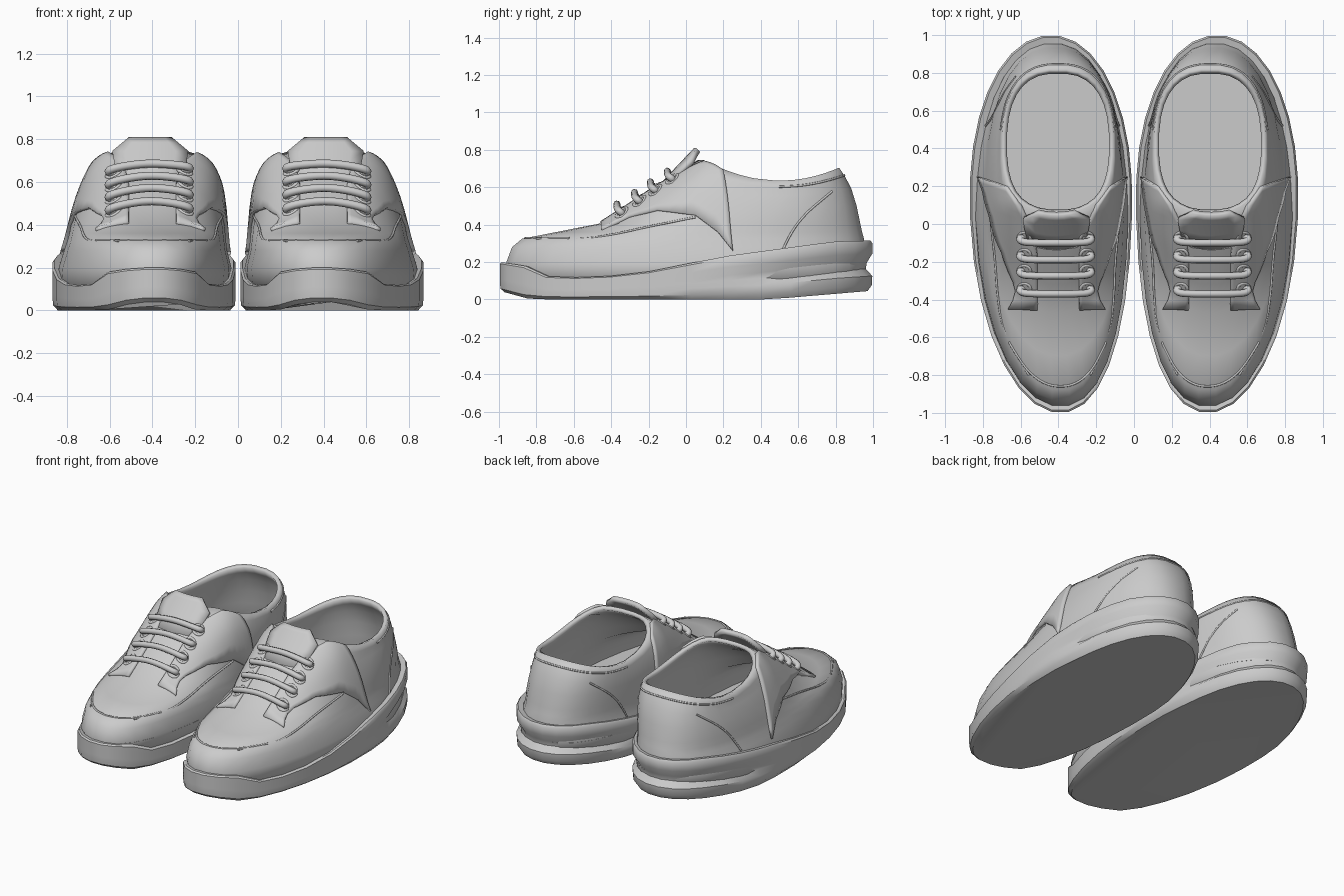
import bpy, bmesh, math

if "Cube" in bpy.data.objects:
    bpy.data.objects.remove(bpy.data.objects["Cube"])

N = 32
# Horizontal slices of the upper: z, front y, back y, inner x, outer x, widest y, roundness
SLICES = [
    (.08, -.95, .95, .04, .85, .15, 2.15), (.20, -.965, .965, .03, .84, .15, 2.15),
    (.28, -.935, .96, .05, .815, .15, 2.2), (.325, -.88, .955, .055, .80, .15, 2.2),
    (.36, -.70, .945, .058, .79, .18, 2.2), (.405, -.47, .935, .062, .78, .22, 2.25),
    (.50, -.32, .915, .07, .755, .27, 2.3), (.60, -.17, .885, .08, .73, .33, 2.4),
    (.68, -.04, .85, .095, .71, .38, 2.5), (.745, .06, .82, .105, .70, .42, 2.5)]


def lerp_table(rows, t):
    for a, b in zip(rows, rows[1:]):
        if t <= b[0]:
            f = max(0, (t - a[0]) / (b[0] - a[0]))
            return [p + (q - p) * f for p, q in zip(a, b)]
    return list(rows[-1])


def center(p, y):
    return (p[3] + p[4]) / 2 - .05 * max(0, (.15 - y) / 1.15) ** 2


def ring_point(p, a):
    c, s, e = math.cos(a), math.sin(a), 2 / p[6]
    y = p[5] + (p[2] - p[5] if s > 0 else p[5] - p[1]) * math.copysign(abs(s) ** e, s)
    return center(p, y) + (p[4] - p[3]) / 2 * math.copysign(abs(c) ** e, c), y


def half_width(p, y):
    s = abs(y - p[5]) / (p[2] - p[5] if y > p[5] else p[5] - p[1])
    return 0 if s >= 1 else (p[4] - p[3]) / 2 * (1 - s ** p[6]) ** (1 / p[6])


def dip(y, z):
    k = min(1, max(0, (z - .5) / .245))
    return z - k * max(0, .11 * (1 - ((y - .5) / .4) ** 2))


def on_top(x, y, lift=0):
    """Point of the upper above plan position x, y."""
    lo, hi = .08, .745
    for _ in range(24):
        m = (lo + hi) / 2
        p = lerp_table(SLICES, m)
        if abs(x - center(p, y)) < half_width(p, y):
            lo = m
        else:
            hi = m
    return x, y, dip(y, lo) + lift


def on_side(y, z, side):
    p = lerp_table(SLICES, z)
    return center(p, y) + side * half_width(p, y), y, dip(y, z)


def make_mesh(name, verts, faces, thick=0, offset=0, angle=40):
    me = bpy.data.meshes.new(name)
    me.from_pydata(verts, [], faces)
    ob = bpy.data.objects.new(name, me)
    bpy.context.collection.objects.link(ob)
    bpy.context.view_layer.objects.active = ob
    ob.select_set(True)
    bpy.ops.object.shade_smooth_by_angle(angle=math.radians(angle))
    ob.select_set(False)
    if thick:
        m = ob.modifiers.new("thickness", 'SOLIDIFY')
        m.thickness, m.offset = thick, offset
    m = ob.modifiers.new("pair", 'MIRROR')
    m.use_mirror_merge = False
    return ob


def grid_faces(rows, cols, closed):
    return [(i * cols + j, i * cols + (j + 1) % cols,
             (i + 1) * cols + (j + 1) % cols, (i + 1) * cols + j)
            for i in range(rows - 1) for j in range(cols if closed else cols - 1)]


def tubes(name, paths, radius, cyclic=False):
    cu = bpy.data.curves.new(name, 'CURVE')
    cu.dimensions, cu.bevel_depth, cu.bevel_resolution = '3D', radius, 2
    cu.resolution_u, cu.use_fill_caps = 4, True
    for path in paths:
        for sx in (1, -1):
            sp = cu.splines.new('NURBS')
            sp.points.add(len(path) - 1)
            for q, co in zip(sp.points, path):
                q.co = (sx * co[0], co[1], co[2], 1)
            sp.order_u, sp.use_endpoint_u, sp.use_cyclic_u = 3, True, cyclic
    ob = bpy.data.objects.new(name, cu)
    bpy.context.collection.objects.link(ob)
    bpy.ops.object.select_all(action='DESELECT')
    bpy.context.view_layer.objects.active = ob
    ob.select_set(True)
    bpy.ops.object.convert(target='MESH')
    bpy.context.object.select_set(False)


angles = [2 * math.pi * (j + .5) / N for j in range(N)]

# Upper shell, hollow and open at the ankle
verts = []
for p in SLICES:
    for a in angles:
        x, y = ring_point(p, a)
        verts.append((x, y, dip(y, p[0])))
make_mesh("upper", verts, grid_faces(len(SLICES), N, True), .028, -1)

# Insole floor
make_mesh("insole", [(*ring_point(SLICES[1], a), .19) for a in angles], [tuple(range(N))])

# Sole: wavy top edge, raised toe bumper, groove round the heel
TOP = [(-1, .2), (-.87, .18), (-.78, .125), (-.5, .115), (-.2, .15), (.2, .23),
       (.5, .27), (.8, .31), (1, .315)]
BOTTOM = [(-1, .04), (-.85, 0), (.45, 0), (1, .045)]
# height fraction, inset, groove depth
LEVELS = [(0, .025, 0), (.12, .003, 0), (.3, 0, 0), (.44, 0, .035), (.56, 0, .03),
          (.74, 0, 0), (.95, 0, 0), (1, .01, 0), (.97, .045, 0)]
verts = []
for f, inset, groove in LEVELS:
    for a in angles:
        y0 = ring_point((0, -1, 1, .01, .87, .15, 2.08), a)[1]
        g = min(1, max(0, (y0 - .22) / .35))
        d = inset + groove * g
        x, y = ring_point((0, -1 + d, 1 - d, .01 + d, .87 - d, .15, 2.08), a)
        zb, zt = lerp_table(BOTTOM, y0)[1], lerp_table(TOP, y0)[1]
        verts.append((x, y, zb + (zt - zb) * f))
make_mesh("sole", verts, grid_faces(len(LEVELS), N, True) + [tuple(range(N))[::-1]])

# Raised lace panels on both sides of the tongue
LOWER = [(0, -.45, .37), (1, -.3, .44), (2, -.15, .475), (3, .05, .45), (4, .17, .36), (5, .25, .26)]
INNER = [(0, .11, -.45), (1, .11, -.3), (2, .11, -.17), (3, .13, -.03), (4, .2, .1), (5, .27, .2)]
COLS, ROWS = 16, 9
seams = []
for side, name in ((1, "outer_lace_panel"), (-1, "inner_lace_panel")):
    verts = []
    for i in range(COLS):
        t = 5 * i / (COLS - 1)
        _, yl, zl = lerp_table(LOWER, t)
        _, off, yi = lerp_table(INNER, t)
        xl = on_side(yl, zl, side)[0]
        xi = .40 + side * off
        verts += [on_top(xl + (xi - xl) * k / (ROWS - 1), yl + (yi - yl) * k / (ROWS - 1))
                  for k in range(ROWS)]
    make_mesh(name, verts, grid_faces(COLS, ROWS, False), .03)

    # Side seams: vamp edge and heel counter
    seams.append([on_side(y, z, side) for y, z in
                  ((-.8, .325), (-.6, .315), (-.4, .345), (-.2, .39), (.0, .43), (.05, .44))])
    seams.append([on_side(y, z, side) for y, z in
                  ((.52, .27), (.56, .36), (.64, .46), (.72, .54), (.78, .6))])
# Toe cap seam and collar seam at the heel
toe = lerp_table(SLICES, .328)
seams.append([(*ring_point(toe, math.radians(d)), .328) for d in range(228, 313, 12)])
collar = lerp_table(SLICES, .685)
seams.append([(x, y, dip(y, .685)) for x, y in
              (ring_point(collar, math.radians(d)) for d in range(10, 171, 10))])
tubes("seams", seams, .006)

# Tongue tip rising over the collar
prof = [(.15, .62), (.17, .70), (.178, .745), (.13, .785), (.10, .81)]
verts = []
for w, z in prof:
    for k in range(-3, 4):
        off = w * k / 3
        verts.append((.41 + off, (z - .765) * .95 + 1.2 * off * off, z))
make_mesh("tongue", verts, grid_faces(len(prof), 7, False), .03, -1)

# Laces and eyelets
laces, eyelets = [], []
for y in (-.355, -.26, -.175, -.085):
    c = .415
    path = [on_top(c + o, y + dy, l) for o, dy, l in
            ((-.155, .02, -.01), (-.195, .015, .03), (-.185, -.01, .055), (-.11, -.015, .045),
             (0, -.015, .045), (.11, -.015, .045), (.185, -.01, .055), (.195, .015, .03),
             (.155, .02, -.01))]
    laces.append(path)
    for s in (-1, 1):
        eyelets.append([on_top(c + s * .165 + .034 * math.cos(a), y + .012 + .03 * math.sin(a), .016)
                        for a in (k * math.pi / 5 for k in range(10))])
tubes("laces", laces, .019)
tubes("eyelets", eyelets, .009, True)
